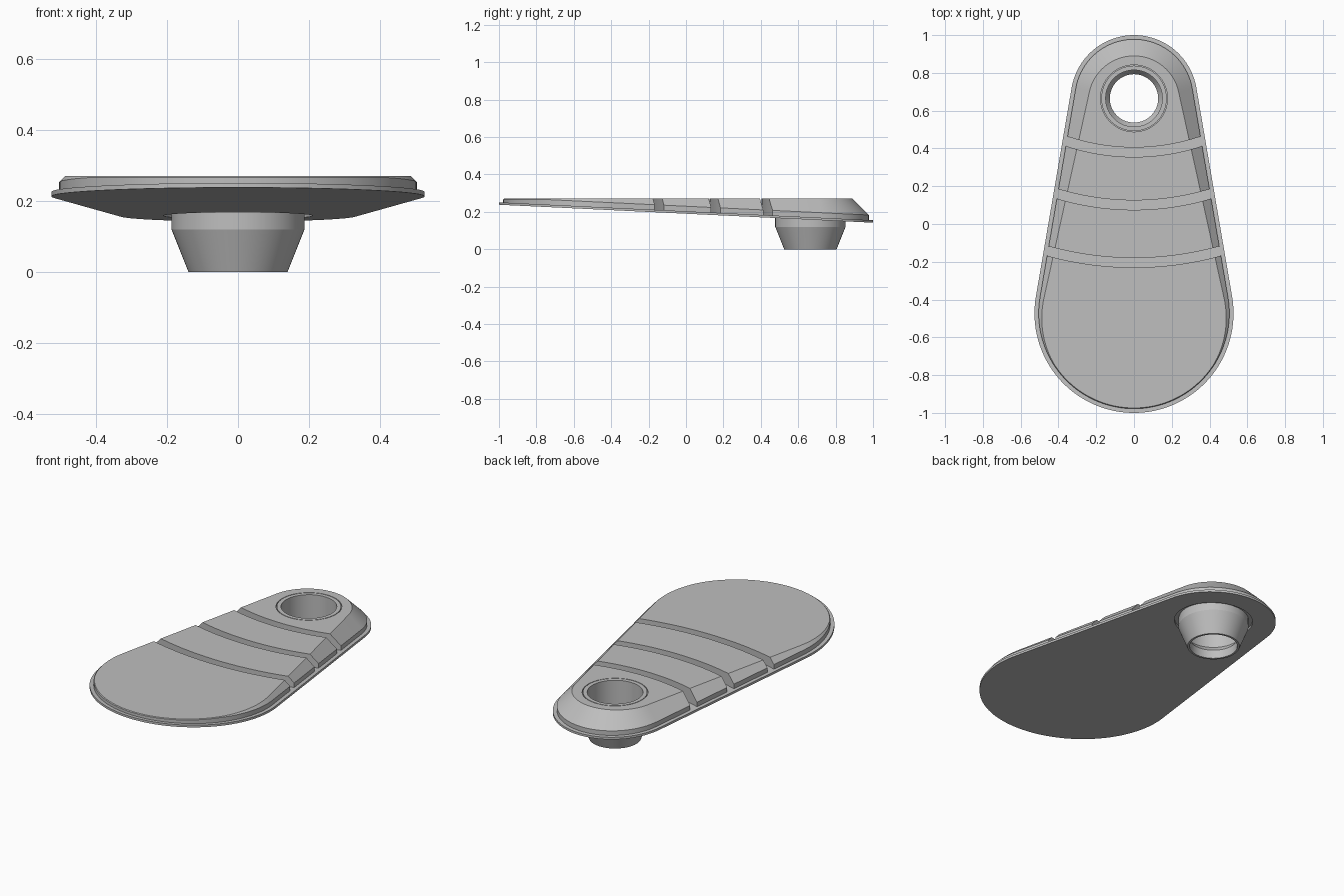
import bpy, bmesh, math

cube = bpy.data.objects.get("Cube")
if cube:
    bpy.data.objects.remove(cube, do_unlink=True)

grey = bpy.data.materials.new("grey")
grey.use_nodes = True
COLOUR = (0.52, 0.52, 0.52, 1)
grey.diffuse_color = COLOUR
grey.node_tree.nodes["Principled BSDF"].inputs["Base Color"].default_value = COLOUR

FRONT_Y, FRONT_R = -0.473, 0.527
BACK_Y, BACK_R = 0.665, 0.335
TOP = 0.27
LEAN = math.asin((FRONT_R - BACK_R) / (BACK_Y - FRONT_Y))


def underside(y):
    """Height of the tilted underside."""
    return 0.19 - 0.048 * y


def outline(inset=lambda y: 0):
    """Teardrop of two arcs joined by tangents."""
    pts = []
    for cy, r, a0, a1, n in ((BACK_Y, BACK_R, LEAN, math.pi - LEAN, 40),
                             (FRONT_Y, FRONT_R, math.pi - LEAN, 2 * math.pi + LEAN, 64)):
        for i in range(n + 1):
            a = a0 + (a1 - a0) * i / n
            d = r - inset(cy + r * math.sin(a))
            pts.append((d * math.cos(a), cy + d * math.sin(a)))
    return pts


def loft(name, rings, closed=False):
    """Skin a stack of rings; cap the ends, or join last to first."""
    bm = bmesh.new()
    loops = [[bm.verts.new(p) for p in ring] for ring in rings]
    pairs = list(zip(loops, loops[1:]))
    if closed:
        pairs.append((loops[-1], loops[0]))
    else:
        bm.faces.new(loops[0])
        bm.faces.new(loops[-1])
    for lo, hi in pairs:
        for i in range(len(lo)):
            j = (i + 1) % len(lo)
            bm.faces.new((lo[i], lo[j], hi[j], hi[i]))
    bmesh.ops.recalc_face_normals(bm, faces=bm.faces)
    mesh = bpy.data.meshes.new(name)
    bm.to_mesh(mesh)
    bm.free()
    mesh.materials.append(grey)
    obj = bpy.data.objects.new(name, mesh)
    bpy.context.collection.objects.link(obj)
    return obj


def circle(r, z, n=64):
    return [(r * math.cos(2 * math.pi * i / n), BACK_Y + r * math.sin(2 * math.pi * i / n), z)
            for i in range(n)]


def cut(obj, cutter):
    cutter.hide_render = True
    mod = obj.modifiers.new("cut", "BOOLEAN")
    mod.operation, mod.solver, mod.object = "DIFFERENCE", "EXACT", cutter
    bpy.context.view_layer.objects.active = obj
    bpy.ops.object.modifier_apply(modifier=mod.name)
    bpy.data.objects.remove(cutter, do_unlink=True)


def smooth(obj):
    bpy.ops.object.select_all(action="DESELECT")
    obj.select_set(True)
    bpy.context.view_layer.objects.active = obj
    bpy.ops.object.shade_smooth_by_angle(angle=math.radians(20))


# Thin tilted base plate with a clearance hole
edge = outline()
base = loft("base_plate", [[(x, y, underside(y) + h) for x, y in edge] for h in (0, 0.013)])
cut(base, loft("plate_hole", [circle(0.21, 0), circle(0.21, 0.4)]))

# Raised body: short wall, then a bevel up to the level top
RIM = 0.022


def wall_top(y):
    return min(underside(y) + 0.04, TOP - 0.004)


rim = outline(lambda y: RIM)
shelf = outline(lambda y: RIM + TOP - wall_top(y))
body = loft("body", [[(x, y, underside(y) + 0.013) for x, y in rim],
                     [(x, y, wall_top(y)) for x, y in rim],
                     [(x, y, TOP) for x, y in shelf]])
cut(body, loft("body_hole", [circle(0.177, 0), circle(0.177, 0.4)]))

# Three concentric curved grooves split the body
ARC_Y = 1.5
for radius in (1.12, 1.40, 1.705):
    ring = []
    for r, way in ((radius - 0.025, 1), (radius + 0.025, -1)):
        for i in range(-24, 25):
            a = way * i / 24 * 0.6
            ring.append((r * math.sin(a), ARC_Y - r * math.cos(a)))
    cut(body, loft("groove", [[(x, y, z) for x, y in ring] for z in (0.05, 0.4)]))

# Hollow tapered socket through the narrow end
profile = ((0.14, 0), (0.188, 0.12), (0.188, 0.171), (0.173, 0.171), (0.173, TOP),
           (0.15, TOP), (0.15, 0.08), (0.128, 0.05), (0.128, 0))
socket = loft("socket", [circle(r, z) for r, z in profile], closed=True)

for part in (base, body, socket):
    smooth(part)
